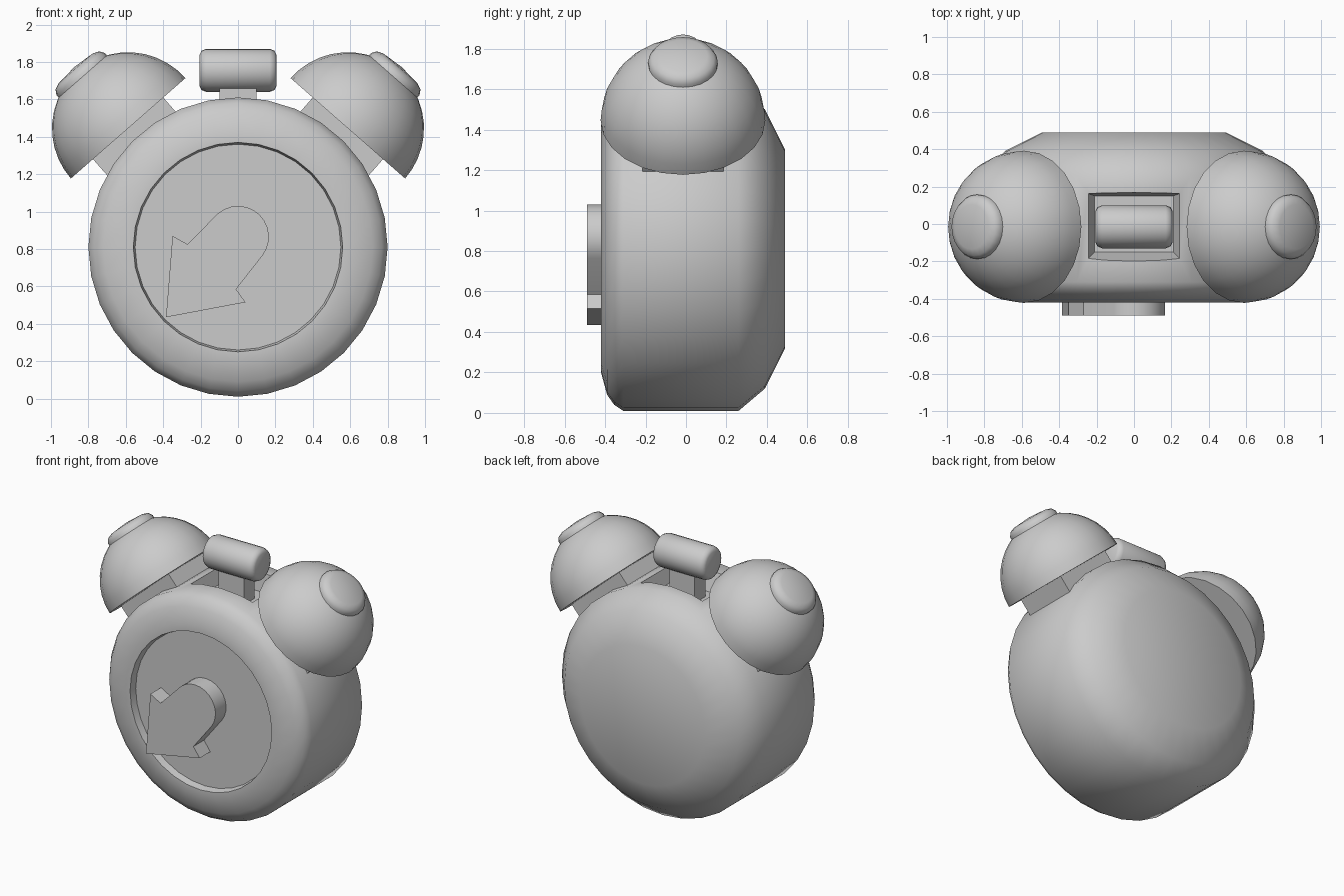
import bpy, bmesh
from math import cos, sin, pi, radians
from mathutils import Vector, Matrix

if "Cube" in bpy.data.objects:
    bpy.data.objects.remove(bpy.data.objects["Cube"])

GREY = (0.6, 0.6, 0.6, 1)
grey = bpy.data.materials.new("plain grey")
grey.use_nodes = True
grey.diffuse_color = GREY
grey.node_tree.nodes["Principled BSDF"].inputs["Base Color"].default_value = GREY


def finish(name, bm, angle=50):
    """Turn a bmesh into a shaded object."""
    bmesh.ops.remove_doubles(bm, verts=bm.verts, dist=0.0001)
    bmesh.ops.recalc_face_normals(bm, faces=bm.faces)
    mesh = bpy.data.meshes.new(name)
    bm.to_mesh(mesh)
    bm.free()
    mesh.materials.append(grey)
    obj = bpy.data.objects.new(name, mesh)
    bpy.context.collection.objects.link(obj)
    shade(obj, angle)
    return obj


def shade(obj, angle):
    bpy.ops.object.select_all(action='DESELECT')
    obj.select_set(True)
    bpy.context.view_layer.objects.active = obj
    bpy.ops.object.shade_smooth_by_angle(angle=radians(angle))


def lathe(name, profile, centre, axis, sides, angle=50):
    """Spin (radius, distance along axis) points around an axis."""
    bm = bmesh.new()
    verts = [bm.verts.new((r, 0, d)) for r, d in profile]
    edges = [bm.edges.new(pair) for pair in zip(verts, verts[1:])]
    bmesh.ops.spin(bm, geom=verts + edges, cent=(0, 0, 0), axis=(0, 0, 1),
                   angle=2 * pi, steps=sides, use_merge=True)
    turn = Vector(axis).to_track_quat('Z', 'Y').to_matrix().to_4x4()
    bm.transform(Matrix.Translation(centre) @ turn)
    return finish(name, bm, angle)


def prism(name, low, high, angle=30):
    """Join two matching loops of points into a closed solid."""
    bm = bmesh.new()
    a = [bm.verts.new(p) for p in low]
    b = [bm.verts.new(p) for p in high]
    bm.faces.new(a)
    bm.faces.new(b)
    for i in range(len(a)):
        j = (i + 1) % len(a)
        bm.faces.new((a[i], a[j], b[j], b[i]))
    return finish(name, bm, angle)


def rect(x0, x1, y0, y1, z):
    return [(x0, y0, z), (x1, y0, z), (x1, y1, z), (x0, y1, z)]


# Clock body with raised front rim, recessed dial and rounded back
body = lathe("body", [(0, 0.37), (0.55, 0.37), (0.56, 0.42), (0.61, 0.42),
                      (0.72, 0.39), (0.77, 0.355), (0.8, 0.31), (0.8, -0.26),
                      (0.69, -0.39), (0.49, -0.49), (0, -0.49)],
             (0, 0, 0.81), (0, -1, 0), 32, 60)

# Sloped pocket in the top of the body
cutter = prism("pocket_cutter", rect(-0.21, 0.21, -0.15, 0.15, 1.47),
               rect(-0.29, 0.29, -0.23, 0.18, 1.7))
cutter.hide_render = True
cut = body.modifiers.new("pocket", 'BOOLEAN')
cut.object = cutter
cut.solver = 'EXACT'
bpy.context.view_layer.objects.active = body
bpy.ops.object.modifier_apply(modifier=cut.name)
bpy.data.objects.remove(cutter)
shade(body, 48)

# Arrow-shaped hand standing out of the dial
outline = [(-0.385, 0.435), (-0.35, 0.87), (-0.27, 0.825)]
for step in range(13):
    a = radians(130 - step * 14)
    outline.append((0.165 * cos(a), 0.865 + 0.165 * sin(a)))
outline += [(-0.01, 0.585), (0.04, 0.515)]
prism("hand", [(x, -0.36, z) for x, z in outline], [(x, -0.49, z) for x, z in outline])

# Hammer: horizontal rounded cylinder on a stem
lathe("hammer_head", [(0, -0.205), (0.085, -0.205), (0.105, -0.195), (0.115, -0.17),
                      (0.115, 0.17), (0.105, 0.195), (0.085, 0.205), (0, 0.205)],
      (0, -0.015, 1.755), (1, 0, 0), 24)
prism("hammer_stem", rect(-0.1, 0.1, -0.075, 0.045, 1.45), rect(-0.1, 0.1, -0.075, 0.045, 1.7))

# Bells, bell buttons and the blocks that carry them
R = 0.407
dome = [(0, 0)] + [(R * cos(i * pi / 20), R * sin(i * pi / 20)) for i in range(10)] + [(0, R)]
button = [(0, 0.34), (0.17, 0.34), (0.172, 0.385), (0.155, 0.412), (0.12, 0.426), (0, 0.436)]
for side, s in (("left", 1), ("right", -1)):
    centre = Vector((0.5875 * s, -0.015, 1.445))
    axis = Vector((0.659 * s, 0, 0.752))
    along = Vector((0.752, 0, -0.659 * s))
    lathe(side + "_bell", dome, centre, axis, 24)
    lathe(side + "_bell_button", button, centre, axis, 24, 40)
    corners = [centre + along * (0.25 * u) + Vector((0, 0.2 * v, 0))
               for u, v in ((-1, -1), (1, -1), (1, 1), (-1, 1))]
    prism(side + "_bell_block", [c - axis * 0.3 for c in corners],
          [c + axis * 0.02 for c in corners])
